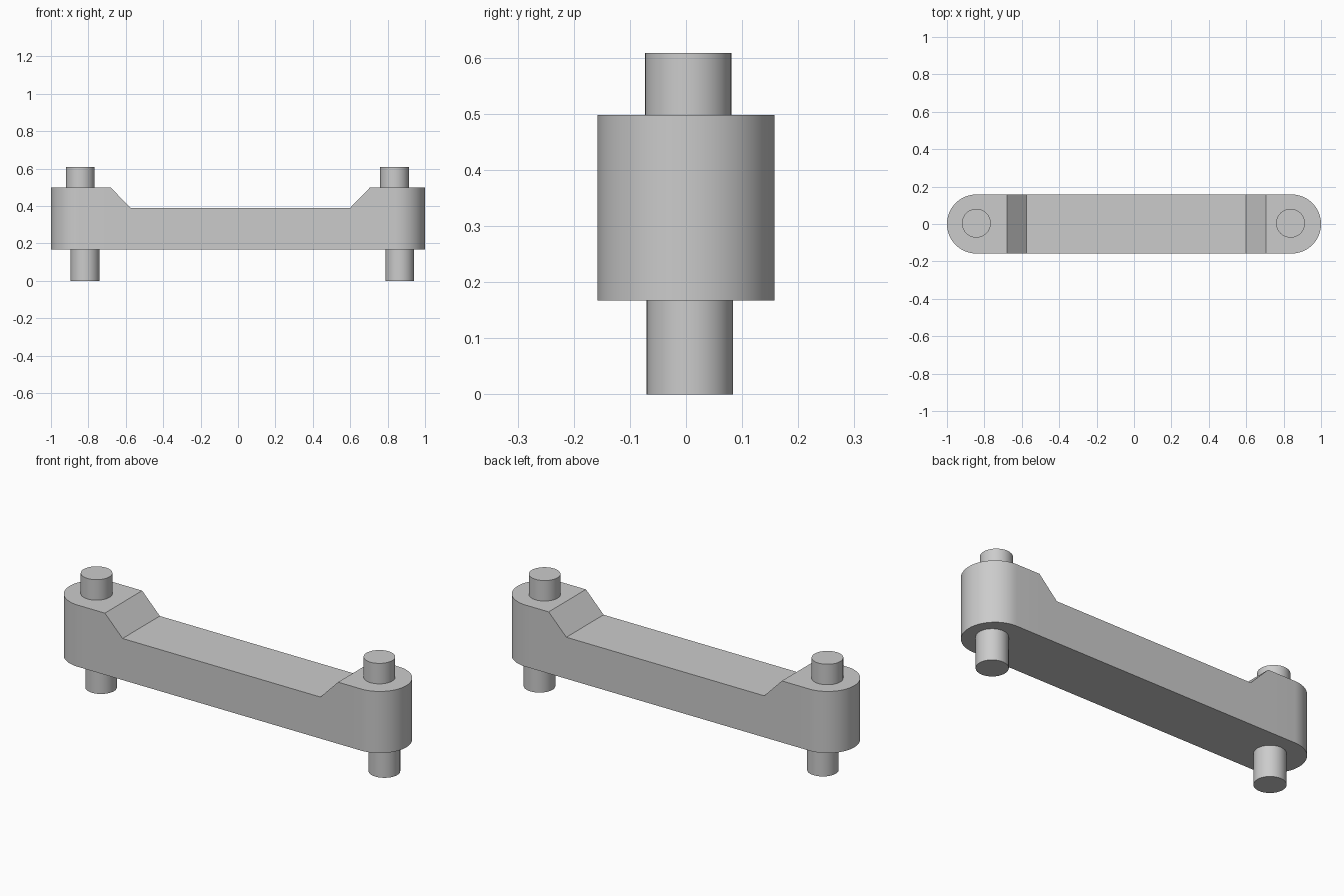
import bpy
import bmesh
from math import cos, sin, pi, radians

cube = bpy.data.objects.get("Cube")
if cube:
    bpy.data.objects.remove(cube, do_unlink=True)

grey = bpy.data.materials.new("plain_grey")
grey.use_nodes = True
colour = (0.6, 0.6, 0.6, 1)
grey.diffuse_color = colour
grey.node_tree.nodes["Principled BSDF"].inputs["Base Color"].default_value = colour

BOTTOM, FLOOR, TOP = 0.167, 0.39, 0.498
RADIUS = 0.158
SEGMENTS = 32


def finish(obj):
    obj.data.materials.append(grey)
    bpy.ops.object.select_all(action="DESELECT")
    obj.select_set(True)
    bpy.context.view_layer.objects.active = obj
    bpy.ops.object.shade_smooth_by_angle(angle=radians(30))


def make_body():
    """Round-ended bar whose top is stepped down between two sloped shoulders."""
    # Heights of the top edge along the straight sides
    steps = [(-0.68, TOP), (-0.575, FLOOR), (0.6, FLOOR), (0.705, TOP)]
    arc = [pi * i / SEGMENTS - pi / 2 for i in range(SEGMENTS + 1)]
    end = 1 - RADIUS
    right = [(end + RADIUS * cos(a), RADIUS * sin(a), TOP) for a in arc]
    left = [(-x, -y, z) for x, y, z in right]
    back = [(x, RADIUS, z) for x, z in reversed(steps)]
    front = [(x, -RADIUS, z) for x, z in steps]
    outline = right + back + left + front

    bm = bmesh.new()
    upper = [bm.verts.new(p) for p in outline]
    lower = [bm.verts.new((x, y, BOTTOM)) for x, y, z in outline]
    count = len(outline)
    for i in range(count):
        j = (i + 1) % count
        bm.faces.new((lower[i], lower[j], upper[j], upper[i]))
    bm.faces.new(lower[::-1])

    # End pads, then the slopes and the floor between them
    n = len(right)
    back_row = upper[n:n + 4][::-1]
    front_row = upper[-4:]
    bm.faces.new([front_row[3]] + upper[:n] + [back_row[3]])
    bm.faces.new([back_row[0]] + upper[n + 4:-4] + [front_row[0]])
    for i in range(3):
        bm.faces.new((front_row[i], front_row[i + 1], back_row[i + 1], back_row[i]))

    bmesh.ops.recalc_face_normals(bm, faces=bm.faces)
    mesh = bpy.data.meshes.new("bar_body")
    bm.to_mesh(mesh)
    bm.free()
    obj = bpy.data.objects.new("bar_body", mesh)
    bpy.context.collection.objects.link(obj)
    finish(obj)


def make_pin(name, x, y, z_low, z_high):
    bpy.ops.mesh.primitive_cylinder_add(
        vertices=48, radius=0.077, depth=z_high - z_low,
        location=(x, y, (z_low + z_high) / 2))
    obj = bpy.context.object
    obj.name = obj.data.name = name
    finish(obj)


make_body()

# Pins standing on the pads and pegs under the bar
for side, top_x, low_x in (("right", -0.843, -0.818), ("left", 0.837, 0.865)):
    make_pin(side + "_upper_pin", top_x, 0.004, TOP, 0.608)
    make_pin(side + "_lower_peg", low_x, 0.007, 0, BOTTOM)
